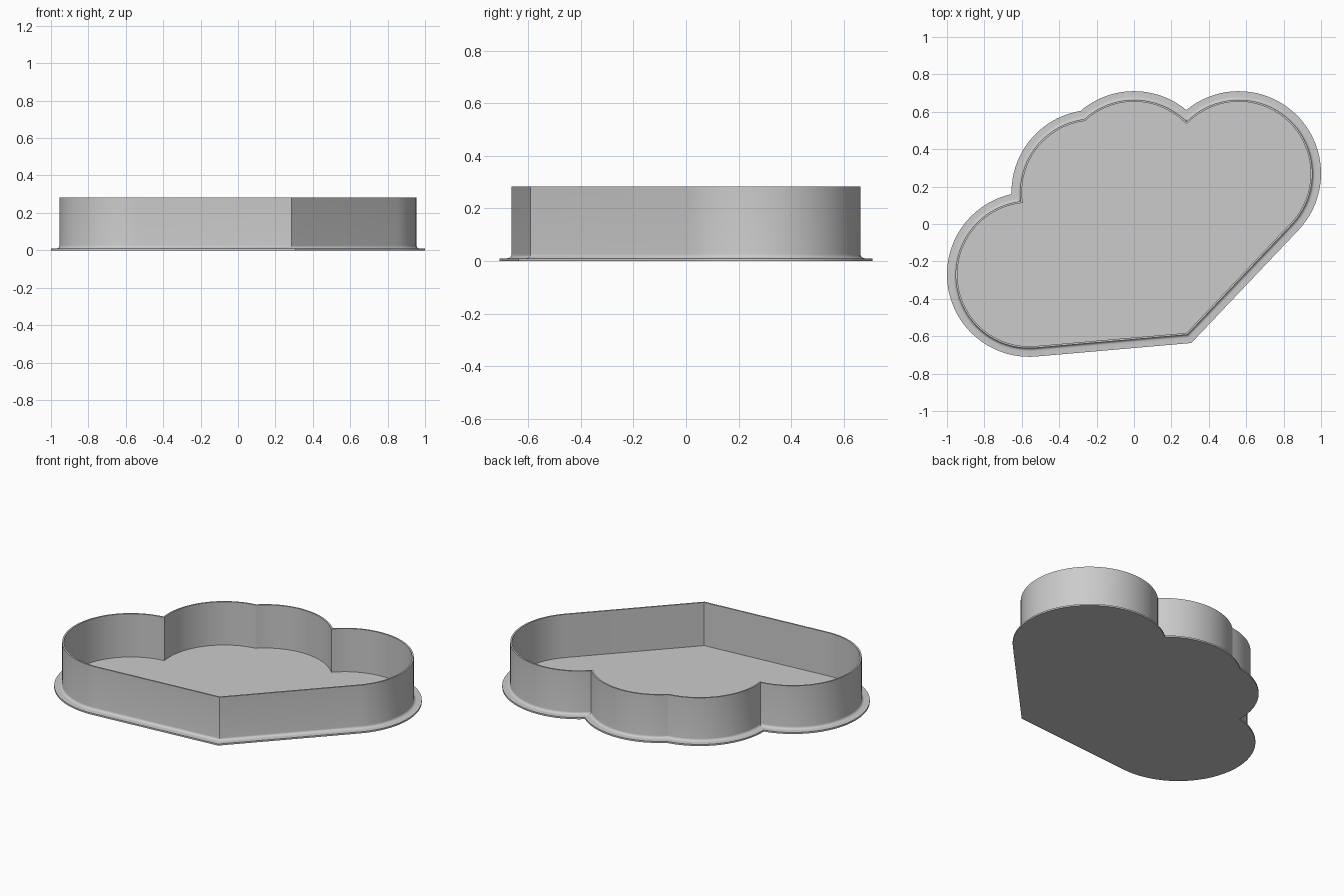
import bpy, bmesh, math
from mathutils import Vector

if "Cube" in bpy.data.objects:
    bpy.data.objects.remove(bpy.data.objects["Cube"])

R = 0.394            # lobe radius of the wall
RIM = 0.046          # how far the flange sticks out
THICK = 0.01         # wall and floor thickness
HEIGHT = 0.283
FILLET = 0.016
LOBES = [Vector(c) for c in ((0.56, 0.27), (0, 0.27), (-0.215, 0.17), (-0.56, -0.27))]
CORNER = Vector((0.285, -0.592))


def tangent_angle(centre, side):
    """Direction of the lobe normal where the straight side leaves it."""
    v = CORNER - centre
    return math.atan2(v.y, v.x) + side * math.acos(R / v.length)


START = tangent_angle(LOBES[0], 1)
END = tangent_angle(LOBES[3], -1)


def valley(a, b, r):
    """Outer crossing of two neighbouring lobes."""
    half = (b - a) / 2
    out = Vector((half.y, -half.x)).normalized()
    return a + half + out * math.sqrt(r * r - half.length_squared)


def outline(d):
    """Cloud outline offset outward by d, always with the same point count."""
    r = R + d
    pts = []
    for i, c in enumerate(LOBES):
        a0, a1 = START, END
        if i > 0:
            v = valley(LOBES[i - 1], c, r) - c
            a0 = math.atan2(v.y, v.x)
        if i < 3:
            v = valley(c, LOBES[i + 1], r) - c
            a1 = math.atan2(v.y, v.x)
        while a1 < a0:
            a1 += 2 * math.pi
        n = (40, 24, 24, 48)[i]
        for k in range(n + (i == 3)):
            a = a0 + (a1 - a0) * k / n
            pts.append(c + r * Vector((math.cos(a), math.sin(a))))
    # Mitred front corner
    n1 = Vector((math.cos(START), math.sin(START)))
    n2 = Vector((math.cos(END), math.sin(END)))
    mid = (n1 + n2).normalized()
    pts.append(CORNER + mid * d / mid.dot(n1))
    return pts


# Cross-section as (offset, height): flange, fillet, wall, lip, inside
profile = [(RIM, 0), (RIM, THICK)]
for k in range(6):
    a = math.pi / 2 * k / 5
    profile.append((FILLET * (1 - math.sin(a)), THICK + FILLET * (1 - math.cos(a))))
profile += [(0, HEIGHT), (-THICK, HEIGHT), (-THICK, THICK)]

bm = bmesh.new()
rings = [[bm.verts.new((p.x, p.y, z)) for p in outline(d)] for d, z in profile]
for lo, hi in zip(rings, rings[1:]):
    for i in range(len(lo)):
        j = (i + 1) % len(lo)
        bm.faces.new((lo[i], lo[j], hi[j], hi[i]))
bm.faces.new(rings[0][::-1])     # underside
bm.faces.new(rings[-1])          # tray floor
bmesh.ops.recalc_face_normals(bm, faces=bm.faces)

mesh = bpy.data.meshes.new("cloud_tray")
bm.to_mesh(mesh)
bm.free()
tray = bpy.data.objects.new("cloud_tray", mesh)
bpy.context.collection.objects.link(tray)

grey = bpy.data.materials.new("light_grey")
grey.diffuse_color = (0.6, 0.6, 0.6, 1)
grey.use_nodes = True
grey.node_tree.nodes["Principled BSDF"].inputs["Base Color"].default_value = grey.diffuse_color
mesh.materials.append(grey)

bpy.context.view_layer.objects.active = tray
tray.select_set(True)
bpy.ops.object.shade_smooth_by_angle(angle=math.radians(30))
